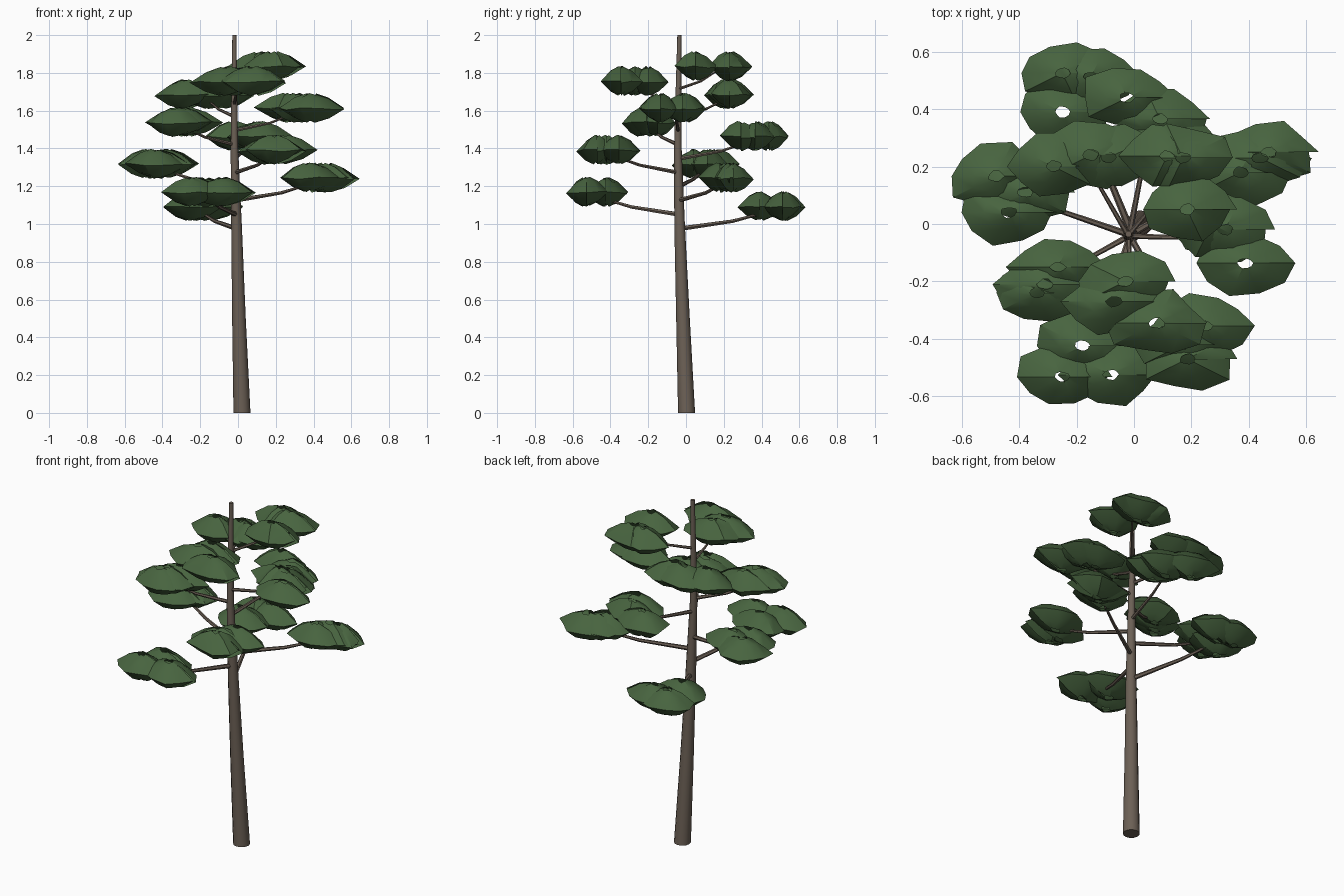
import bpy, math, random
from mathutils import Vector

if "Cube" in bpy.data.objects:
    bpy.data.objects.remove(bpy.data.objects["Cube"])

random.seed(7)


def material(name, color):
    m = bpy.data.materials.new(name)
    m.diffuse_color = (*color, 1)
    m.use_nodes = True
    m.node_tree.nodes["Principled BSDF"].inputs["Base Color"].default_value = m.diffuse_color
    return m


bark = material("bark_brown", (0.150, 0.118, 0.092))
needle = material("needle_green", (0.064, 0.127, 0.050))


def make_object(name, verts, faces, mat, angle):
    me = bpy.data.meshes.new(name)
    me.from_pydata(verts, [], faces)
    me.materials.append(mat)
    me.shade_smooth()
    me.set_sharp_from_angle(angle=math.radians(angle))
    ob = bpy.data.objects.new(name, me)
    bpy.context.collection.objects.link(ob)
    return ob


def tube(name, path, sides):
    """Tapered limb through (point, radius) stations, capped at both ends."""
    pts = [Vector(p) for p, r in path]
    verts, faces = [], []
    for k, (p, r) in enumerate(path):
        d = (pts[min(k + 1, len(pts) - 1)] - pts[max(k - 1, 0)]).normalized()
        if abs(d.z) > 0.9:
            u, v = Vector((1, 0, 0)), Vector((0, 1, 0))
        else:
            u = d.cross(Vector((0, 0, 1))).normalized()
            v = d.cross(u)
        for s in range(sides):
            a = 2 * math.pi * s / sides
            verts.append(pts[k] + (u * math.cos(a) + v * math.sin(a)) * r)
    up = Vector(u).cross(Vector(v)).dot(d) > 0
    for k in range(len(path) - 1):
        for s in range(sides):
            t = (s + 1) % sides
            f = [k * sides + s, k * sides + t, (k + 1) * sides + t, (k + 1) * sides + s]
            faces.append(f if up else f[::-1])
    lo = list(range(sides))
    hi = [(len(path) - 1) * sides + s for s in lo]
    faces += [lo[::-1], hi] if up else [lo, hi[::-1]]
    return make_object(name, verts, faces, bark, 45)


# Trunk: slightly bowed and tapering
TRUNK = [((0.021, 0.003, 0), 0.045), ((0.005, -0.016, 0.5), 0.036),
         ((-0.008, -0.034, 1.0), 0.028), ((-0.019, -0.043, 1.4), 0.020),
         ((-0.020, -0.040, 1.7), 0.015), ((-0.019, -0.035, 2.0), 0.011)]
tube("trunk", TRUNK, 12)


def trunk_at(z):
    for (a, _), (b, _) in zip(TRUNK, TRUNK[1:]):
        if z <= b[2]:
            return Vector(a).lerp(Vector(b), (z - a[2]) / (b[2] - a[2]))


# Tuft section (radius share, height), open at top and bottom
PROFILE = [(0.16, -0.072), (0.55, -0.052), (1.0, -0.004), (0.52, 0.052), (0.16, 0.073)]
SEGS = 10


def tuft(center, verts, faces):
    """Lens-shaped needle tuft with ragged rim and an open seam on the +x side."""
    base = len(verts)
    n = len(PROFILE)
    for i in range(SEGS + 1):
        a = 2 * math.pi * i / SEGS
        k = random.uniform(0.84, 1.14)
        if i == 0:
            k = 1.06
        dz = random.uniform(-0.007, 0.007)
        for r, z in PROFILE:
            verts.append(center + Vector((0.165 * r * k * math.cos(a),
                                          0.112 * r * k * math.sin(a), z + dz)))
    for i in range(SEGS):
        for j in range(n - 1):
            q = base + i * n + j
            faces.append((q, q + n, q + n + 1, q + 1))


# Foliage clumps: height, then the tuft centres in plan
CLUMPS = [
    (1.095, [(-0.25, 0.526), (-0.15, 0.512), (-0.25, 0.39)]),
    (1.170, [(-0.25, -0.533), (-0.08, -0.526), (-0.18, -0.425)]),
    (1.245, [(0.47, 0.25), (0.37, 0.18), (0.44, 0.23)]),
    (1.318, [(-0.48, 0.167), (-0.436, 0.04), (-0.38, 0.11)]),
    (1.392, [(0.247, -0.355), (0.185, -0.47), (0.17, -0.42)]),
    (1.465, [(-0.024, 0.44), (0.09, 0.366), (0.12, 0.29)]),
    (1.540, [(-0.265, -0.15), (-0.34, -0.24), (-0.31, -0.21)]),
    (1.615, [(0.387, -0.136), (0.317, -0.02), (0.27, 0.0)]),
    (1.688, [(-0.28, 0.20), (-0.09, 0.23), (-0.15, 0.24)]),
    (1.757, [(-0.03, -0.20), (-0.07, -0.27), (0.08, -0.345)]),
    (1.835, [(0.115, 0.237), (0.17, 0.23), (0.185, 0.05)]),
]

for i, (z, spots) in enumerate(CLUMPS, 1):
    verts, faces = [], []
    for x, y in spots:
        tuft(Vector((x, y, z)), verts, faces)
    make_object(f"foliage_{i:02d}", verts, faces, needle, 35)

    # Branch sweeping up from trunk into the clump
    start = trunk_at(z - 0.12)
    end = Vector((sum(s[0] for s in spots) / 3, sum(s[1] for s in spots) / 3, z - 0.02))
    mid = start.lerp(end, 0.55)
    mid.z = z - 0.08
    r = 0.014 - 0.0005 * i
    tube(f"branch_{i:02d}", [(start, r), (mid, r * 0.75), (end, r * 0.4)], 6)
